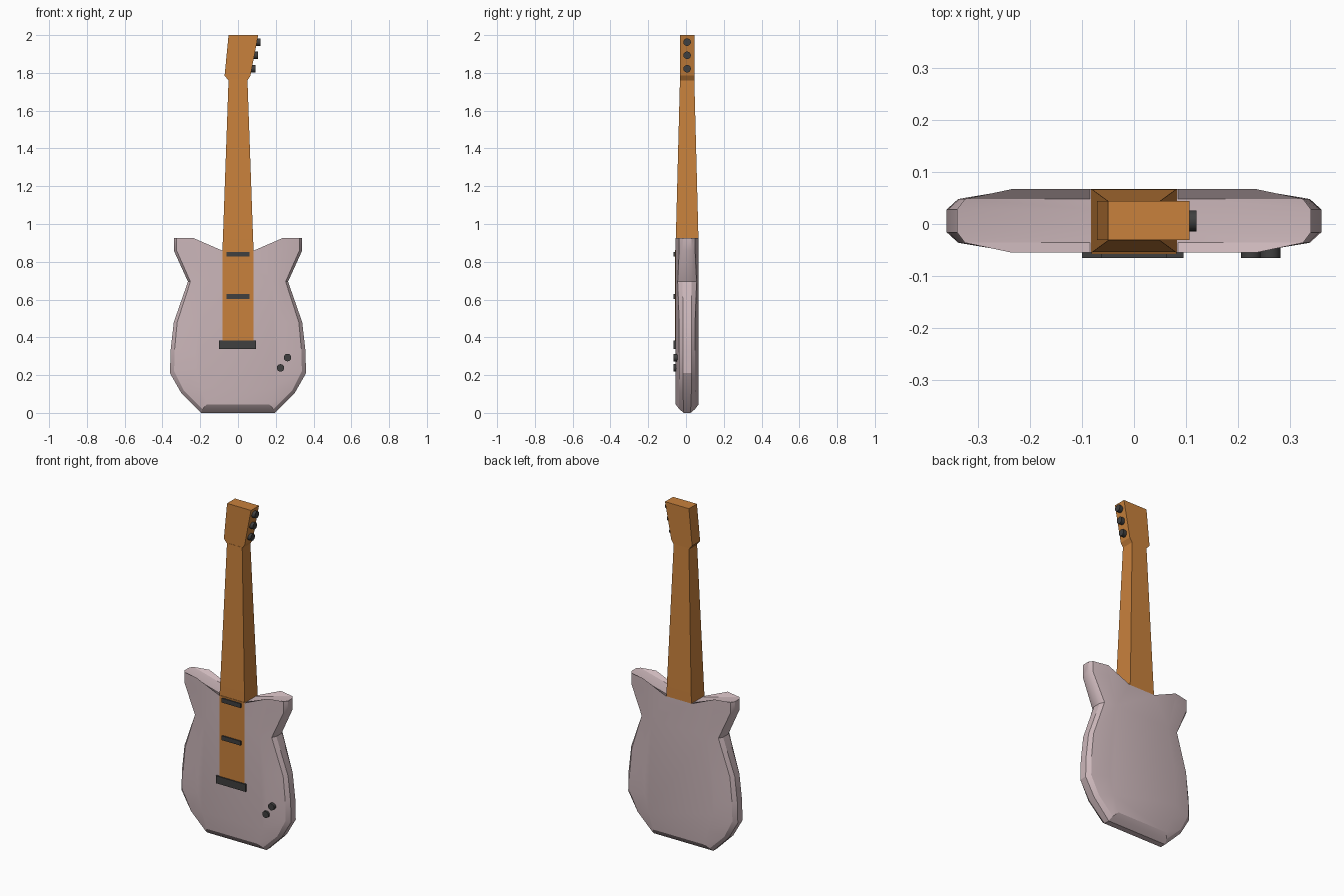
import bpy, bmesh, math
from mathutils import Matrix

if "Cube" in bpy.data.objects:
    bpy.data.objects.remove(bpy.data.objects["Cube"])

YC = 0.006  # mid-plane of the instrument


def material(name, rgb):
    m = bpy.data.materials.new(name)
    m.diffuse_color = (*rgb, 1)
    m.use_nodes = True
    m.node_tree.nodes["Principled BSDF"].inputs["Base Color"].default_value = m.diffuse_color
    return m


PINK = material("body_paint", (0.60, 0.47, 0.49))
WOOD = material("wood", (0.58, 0.22, 0.045))
DARK = material("dark_fittings", (0.05, 0.05, 0.05))


def finish(name, bm, mat):
    bmesh.ops.recalc_face_normals(bm, faces=bm.faces)
    me = bpy.data.meshes.new(name)
    bm.to_mesh(me)
    bm.free()
    me.materials.append(mat)
    ob = bpy.data.objects.new(name, me)
    bpy.context.collection.objects.link(ob)
    return ob


def loft(name, rings, mat):
    """Skin a stack of closed rings and cap both ends."""
    bm = bmesh.new()
    vs = [[bm.verts.new(p) for p in r] for r in rings]
    n = len(rings[0])
    for a, b in zip(vs, vs[1:]):
        for i in range(n):
            j = (i + 1) % n
            bm.faces.new((a[i], a[j], b[j], b[i]))
    bm.faces.new(vs[0])
    bm.faces.new(vs[-1])
    return finish(name, bm, mat)


def box(name, x0, x1, y0, y1, z0, z1, mat):
    return loft(name, [[(x0, y0, z), (x1, y0, z), (x1, y1, z), (x0, y1, z)] for z in (z0, z1)], mat)


def cylinder(name, loc, r, depth, axis, mat):
    bm = bmesh.new()
    rot = Matrix.Rotation(math.pi / 2, 4, axis)
    bmesh.ops.create_cone(bm, cap_ends=True, segments=14, radius1=r, radius2=r,
                          depth=depth, matrix=Matrix.Translation(loc) @ rot)
    ob = finish(name, bm, mat)
    smooth(ob)
    return ob


def smooth(ob):
    bpy.ops.object.select_all(action='DESELECT')
    ob.select_set(True)
    bpy.context.view_layer.objects.active = ob
    bpy.ops.object.shade_smooth_by_angle(angle=math.radians(30))


# Body: right half of three outlines (x, z, half thickness): rim, shoulder, flat face
rim = [(.196, 0, .018), (.30, .105, .022), (.36, .21, .022), (.357, .33, .022), (.34, .48, .022),
       (.265, .695, .024), (.34, .86, .022), (.34, .925, .022), (.085, .86, .022)]
shoulder = [(.188, .02, .042), (.285, .115, .043), (.338, .22, .042), (.336, .33, .042), (.322, .48, .042),
            (.252, .695, .050), (.325, .86, .042), (.325, .925, .042), (.085, .86, .042)]
face = [(.165, .045, .061), (.20, .14, .061), (.225, .24, .061), (.225, .33, .061), (.22, .48, .061),
        (.18, .695, .061), (.225, .86, .061), (.235, .925, .061), (.085, .86, .061)]


def ring(half, side):
    full = half + [(-x, z, h) for x, z, h in reversed(half)]
    return [(x, YC + side * h, z) for x, z, h in full]


outlines = [face, shoulder, rim]
rings = [ring(o, -1) for o in outlines] + [ring(o, 1) for o in reversed(outlines)]
smooth(loft("body", rings, PINK))

# Neck tapers in width and depth
neck = [(.083, .061, .858), (.080, .060, .92), (.050, .038, 1.765)]
loft("neck", [[(-w, YC - h, z), (w, YC - h, z), (w, YC + h, z), (-w, YC + h, z)]
              for w, h, z in neck], WOOD)
box("fingerboard", -.082, .082, -.058, -.03, .36, .862, WOOD)

# Headstock, slanted outline
head = [(-.05, 1.76), (.05, 1.76), (.066, 1.785), (.107, 2.0), (-.05, 2.0), (-.071, 1.785)]
loft("headstock", [[(x, y, z) for x, z in head] for y in (-.031, .044)], WOOD)

# Tuning pegs
for i, (x, z) in enumerate([(.078, 1.822), (.092, 1.893), (.105, 1.963)]):
    cylinder(f"tuning_peg_{i + 1}", (x, YC, z), .02, .03, 'Y', DARK)

# Pickups and bridge
for i, z in enumerate((.617, .84)):
    box(f"pickup_{i + 1}", -.062, .062, -.065, -.045, z - .013, z + .013, DARK)
box("bridge", -.10, .095, -.065, -.045, .338, .382, DARK)

# Control knobs
for i, (x, z) in enumerate([(.262, .293), (.225, .238)]):
    cylinder(f"knob_{i + 1}", (x, -.053, z), .02, .024, 'X', DARK)
